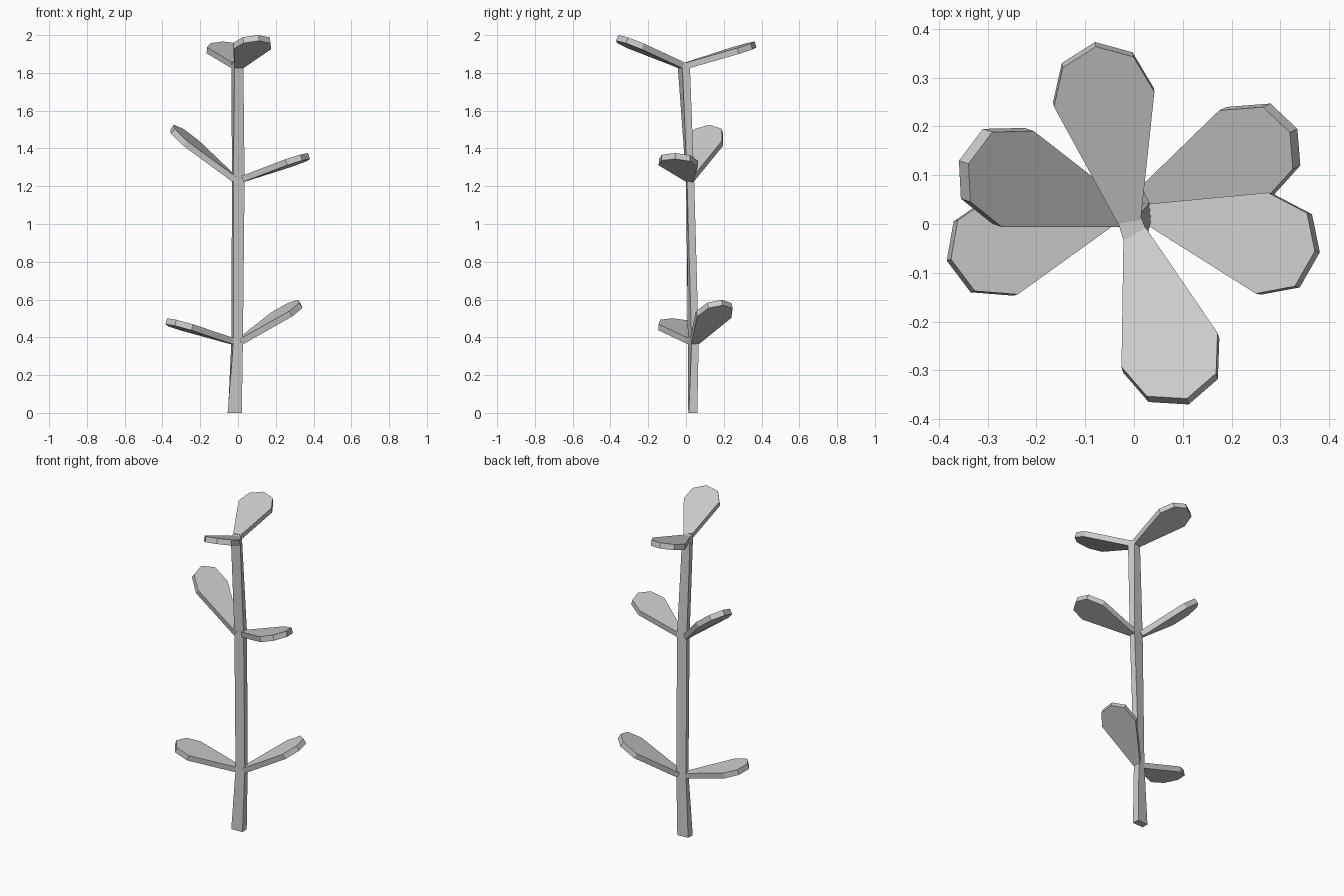
import bpy, bmesh
from mathutils import Vector


def finish(bm, name):
    bmesh.ops.recalc_face_normals(bm, faces=bm.faces[:])
    mesh = bpy.data.meshes.new(name)
    bm.to_mesh(mesh)
    bm.free()
    obj = bpy.data.objects.new(name, mesh)
    bpy.context.collection.objects.link(obj)


def loft(bm, rings):
    """Join equal rings of points into a closed solid."""
    vs = [[bm.verts.new(p) for p in r] for r in rings]
    n = len(vs[0])
    for a, b in zip(vs, vs[1:]):
        for i in range(n):
            j = (i + 1) % n
            bm.faces.new((a[i], a[j], b[j], b[i]))
    bm.faces.new(vs[0][::-1])
    bm.faces.new(vs[-1])


def leaf(name, base, blade, z, slope, thick=0.033):
    """Flat paddle: plan outline lifted along its slope, then thickened."""
    pts = [Vector(p) for p in base + blade]
    root = (pts[0] + pts[1]) / 2
    d = (sum(pts[2:], Vector((0, 0))) / len(blade) - root).normalized()
    low = [Vector((p.x, p.y, z + slope * max(0, (p - root).dot(d)))) for p in pts]
    nrm = Vector((-slope * d.x, -slope * d.y, 1)).normalized()
    bm = bmesh.new()
    loft(bm, [low, [p + nrm * thick for p in low]])
    finish(bm, name)


# Stem: four-sided, slightly twisting between the leaf nodes
stem = [
    (0.0, [(-0.055, 0.012), (0.02, 0.015), (0.018, 0.06), (-0.053, 0.055)]),
    (0.38, [(-0.024, 0.01), (0.026, 0.03), (0.02, 0.067), (-0.035, 0.05)]),
    (1.24, [(-0.025, 0.0), (0.035, 0.005), (0.032, 0.043), (-0.032, 0.038)]),
    (1.855, [(-0.018, -0.045), (0.028, -0.02), (0.012, 0.02), (-0.035, 0.01)]),
]
bm = bmesh.new()
loft(bm, [[(x, y, z) for x, y in ring] for z, ring in stem])
finish(bm, "stem")

# Top pair of leaves
leaf("top_leaf_back", [(-0.035, 0.01), (0.012, 0.018)],
     [(0.04, 0.28), (-0.003, 0.352), (-0.08, 0.373), (-0.148, 0.33), (-0.166, 0.25)],
     1.825, 0.30)
leaf("top_leaf_front", [(0.028, -0.02), (-0.018, -0.045)],
     [(-0.022, -0.305), (0.03, -0.365), (0.112, -0.37), (0.172, -0.318), (0.175, -0.235)],
     1.825, 0.41)

# Middle pair
leaf("middle_leaf_right", [(0.03, 0.038), (0.03, 0.0)],
     [(0.26, -0.145), (0.34, -0.13), (0.381, -0.058), (0.365, 0.02), (0.285, 0.062)],
     1.222, 0.34)
leaf("middle_leaf_left", [(-0.028, 0.0), (-0.03, 0.045)],
     [(-0.225, 0.197), (-0.31, 0.195), (-0.359, 0.13), (-0.355, 0.052), (-0.29, 0.0)],
     1.222, 0.80)

# Lower pair
leaf("lower_leaf_right", [(0.024, 0.028), (0.015, 0.07)],
     [(0.19, 0.24), (0.28, 0.247), (0.335, 0.195), (0.341, 0.12), (0.287, 0.06)],
     0.362, 0.60)
leaf("lower_leaf_left", [(-0.026, 0.012), (-0.033, 0.05)],
     [(-0.305, 0.05), (-0.37, 0.005), (-0.384, -0.075), (-0.335, -0.14), (-0.247, -0.147)],
     0.362, 0.29)
